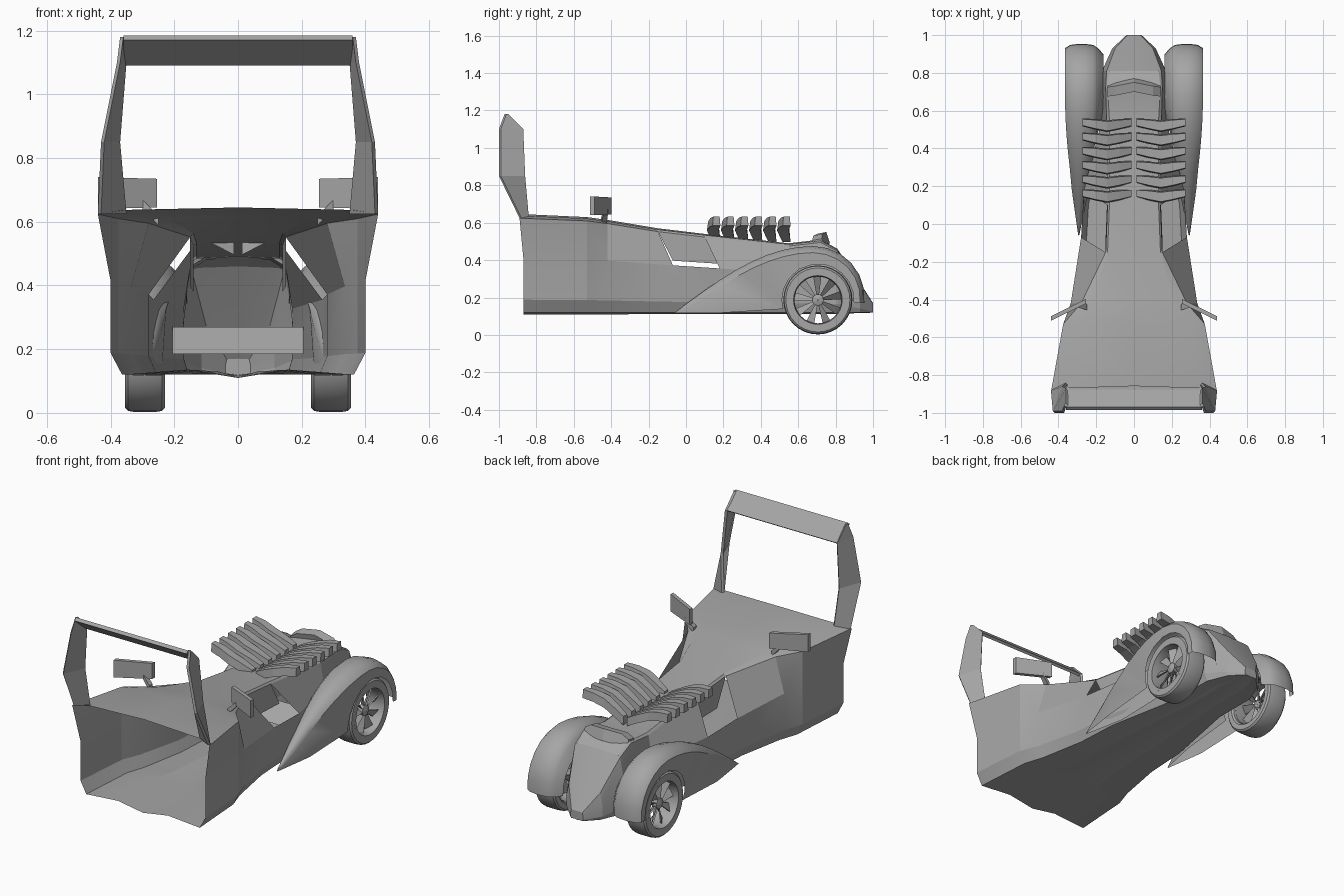
import bpy, bmesh
from math import sin, cos, pi, radians, atan2, sqrt, copysign
from mathutils import Vector

cube = bpy.data.objects.get("Cube")
if cube:
    bpy.data.objects.remove(cube, do_unlink=True)

# Single grey material
grey = bpy.data.materials.new("plain_grey")
grey.use_nodes = True
colour = (.38, .38, .38, 1)
grey.diffuse_color = colour
for node in grey.node_tree.nodes:
    if node.type == 'BSDF_PRINCIPLED':
        node.inputs["Base Color"].default_value = colour

BOTH_ENDS = (0, -1)


def loft(name, rings, tube=False, loop=False, caps=(), hole=None, smooth=35):
    """Skin a list of equal-length point rings and mirror the result across x."""
    bm = bmesh.new()
    grid = [[bm.verts.new(point) for point in ring] for ring in rings]
    ring_count, point_count = len(grid), len(grid[0])
    for i in range(ring_count if loop else ring_count - 1):
        for j in range(point_count if tube else point_count - 1):
            if (i, j) == hole:
                continue
            near, far = grid[i], grid[(i + 1) % ring_count]
            following = (j + 1) % point_count
            bm.faces.new((near[j], near[following], far[following], far[j]))
    for end in caps:
        bm.faces.new(grid[end])
    bmesh.ops.recalc_face_normals(bm, faces=bm.faces)
    mesh = bpy.data.meshes.new(name)
    bm.to_mesh(mesh)
    bm.free()
    mesh.materials.append(grey)
    part = bpy.data.objects.new(name, mesh)
    bpy.context.collection.objects.link(part)
    if smooth:
        bpy.ops.object.select_all(action='DESELECT')
        part.select_set(True)
        bpy.context.view_layer.objects.active = part
        bpy.ops.object.shade_smooth_by_angle(angle=radians(smooth))
    mirror = part.modifiers.new("mirror", 'MIRROR')
    mirror.use_clip = True


def bar_end(x, y, z, depth, height, taper=1):
    """Rectangle facing along x, given by its centre and half sizes."""
    return [(x, y - depth, z - height), (x, y + depth, z - height),
            (x, y + depth * taper, z + height), (x, y - depth * taper, z + height)]


# Body shell: y, crown height, then half widths at deck edge, shoulder and waist
FLOOR = .12
sections = [
    (-.87, .645, .36, .44, .4),
    (-.53, .63, .31, .375, .375),
    (-.42, .615, .22, .28, .335),
    (-.15, .57, .14, .15, .28),
    (.1, .54, .13, .14, .265),
    (.55, .49, .13, .145, .17),
    (.72, .51, .14, .15, .17),
    (.81, .46, .13, .145, .17),
    (.93, .28, .08, .1, .115),
    (1, .17, .03, .035, .04),
]
shell = []
for y, crown, deck, shoulder, waist in sections:
    height = crown - FLOOR
    shell.append([Vector((x, y, FLOOR + height * level)) for x, level in (
        (0, 1), (deck, .985), (shoulder, .96), (waist, .56), (waist, .13),
        (waist * .91, 0), (waist * .4, .03), (0, -.02))])
vent_rear, vent_front = shell[3], shell[4]
for ring in (vent_rear, vent_front):          # slanted ends of the side vents
    ring[3].y += .08
shell[0][0].y += .012                         # bowed rear edge of the deck
shell[0][2].y -= .02
loft("body_shell", shell, hole=(3, 2), caps=(-1,), smooth=14)

# Upright flaps hanging inside the vents
loft("vent_flap", [[ring[2], Vector((ring[2].x, ring[3].y, ring[3].z + .025))]
                   for ring in (vent_rear, vent_front)])

# Sloped toe board
loft("toe_board", [[(x, .4, .27), (x, .3, .185)] for x in (0, .205)], smooth=0)

# Peaked cap over the nose
loft("nose_cap", [[(x, y, z - .04), (x, y - .01, z), (x, y + .04, z + .01), (x, y + .06, z - .05)]
                  for x, y, z in ((0, .71, .54), (.1, .69, .53), (.14, .685, .505))],
     tube=True, caps=(-1,), smooth=0)

# Wheels
AXLE_Y, AXLE_Z = .705, .187


def spun(x, radius, angle):
    return Vector((x, AXLE_Y + radius * cos(angle), AXLE_Z + radius * sin(angle)))


def lathe(name, profile, steps=32):
    loft(name, [[spun(x, radius, 2 * pi * i / steps) for x, radius in profile]
                for i in range(steps)], tube=True, loop=True)


def squared(value):
    return copysign(sqrt(abs(value)), value)


tyre_angles = [2 * pi * (i + .5) / 12 for i in range(12)]
lathe("tyre", [(.292 + .064 * squared(cos(a)), .157 + .028 * squared(sin(a))) for a in tyre_angles])
lathe("wheel_rim", [(.25, .13), (.25, .14), (.355, .145), (.355, .13), (.32, .125)])
lathe("wheel_hub", [(.295, .002), (.295, .03), (.325, .03), (.333, .002)], steps=16)
for i in range(9):
    middle = 2 * pi * i / 9 + .2
    blade = []
    for radius, spread in ((.02, .3), (.128, .17)):
        back, front = middle - spread, middle + spread
        blade.append([spun(.3, radius, back), spun(.325, radius, front),
                      spun(.315, radius, front), spun(.29, radius, back)])
    loft("wheel_spoke", blade, tube=True, caps=BOTH_ENDS, smooth=0)

# Fenders: a sine sweep up from the tail, then an arc down around the wheel
TOP_Y = .68
crest = []
for i in range(10):
    rise = sin(pi / 2 * i / 9)
    crest.append((TOP_Y - .74 * (1 - i / 9), FLOOR + .355 * rise, .29 - .1 * rise, .295 + .07 * rise))
for i in range(1, 7):
    fall = radians(90 - 16 * i)
    crest.append((TOP_Y + .275 * cos(fall), .2 + .275 * sin(fall), .19, .365))

fender = []
for y, z, inner_x, outer_x in crest:
    crown = Vector((0, y, z))
    angle = atan2(z - AXLE_Z, y - AXLE_Y)
    if angle > pi / 2:                        # spread the rear of the wheel arch
        angle = pi / 2 + (angle - pi / 2) * 1.5
    low = spun(0, .192, angle) if y > .25 else Vector((0, y, FLOOR - .002))
    drop = low - crown
    inward = drop.normalized()
    soft = crown + inward * min(.012, drop.length * .1)
    edge = crown + inward * min(.035, drop.length * .4)
    skirt = -.17 if y > .4 else 0             # inner skirt meets the body
    whole = [(low, skirt), (edge, 0), (soft, .15), (crown, .4),
             (crown, .6), (soft, .85), (edge, 1), (low, 1)]
    fender.append([Vector((inner_x + (outer_x - inner_x) * across, point.y, point.z))
                   for point, across in whole])
loft("fender", fender)

# Exhaust stacks: six bent, flaring pipes on each side
for i in range(6):
    pipe_y = .153 + i * .075
    pipe = []
    for step in range(5):
        t = step / 4
        pipe.append(bar_end(.012 + .26 * t, pipe_y + .01 * cos(2 * pi * t),
                            .52 + .088 * sin(pi / 2 * t), .021 + .01 * sin(pi * t), .024, taper=.8))
    loft("exhaust_stack", pipe, tube=True, caps=BOTH_ENDS, smooth=0)

# Windscreen posts and header
post = []
for z, outer, inner, front, back in ((.625, .44, .35, -.89, -.84), (.85, .43, .37, -1, -.86),
                                     (1.1, .38, .35, -1, -.87), (1.18, .37, .35, -.97, -.95)):
    post.append([(outer - .01, front, z), (outer, front + .01, z),
                 (inner + .01, back, z), (inner, back - .01, z)])
loft("windscreen_post", post, tube=True, caps=BOTH_ENDS, smooth=0)
loft("windscreen_header", [[(x, -.985, 1.17), (x, -.97, 1.184), (x, -.877, 1.1), (x, -.89, 1.09)]
                           for x in (0, .36)], tube=True, smooth=0)

# Side mirrors and their stalks
loft("side_mirror", [bar_end(.255, -.41, .69, .012, .045), bar_end(.44, -.5, .69, .012, .05)],
     tube=True, caps=BOTH_ENDS, smooth=0)
loft("mirror_stalk", [bar_end(.25, -.44, .605, .015, .015), bar_end(.3, -.43, .655, .012, .015)],
     tube=True, caps=BOTH_ENDS, smooth=0)
